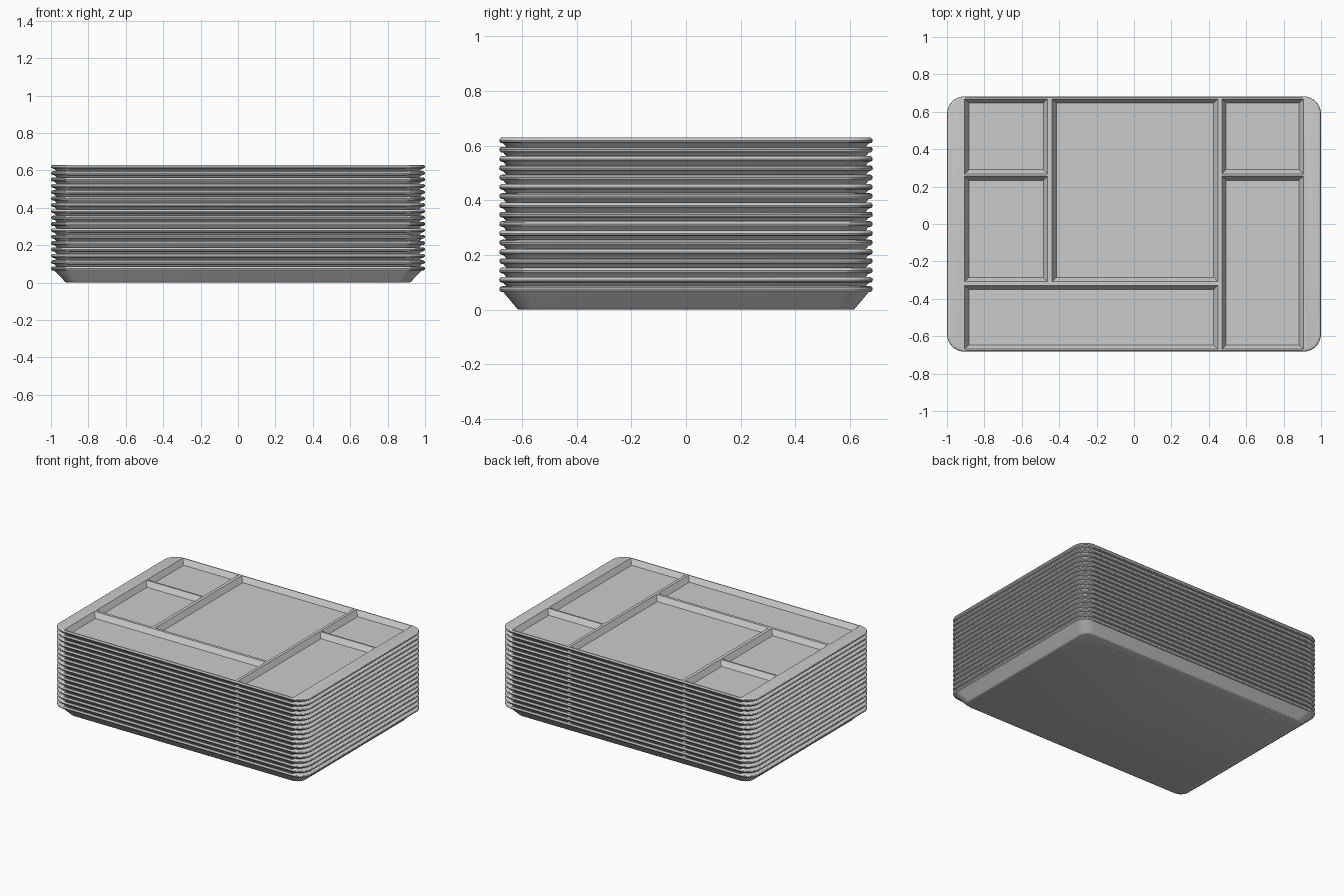
import bpy, bmesh, math

if "Cube" in bpy.data.objects:
    bpy.data.objects.remove(bpy.data.objects["Cube"])

COUNT, PITCH, TOP = 17, 0.034, 0.086
DEPTH, SLOPE = 0.036, 0.023


def rounded_rect(hx, hy, r, z, n=8):
    pts = []
    for k, (sx, sy) in enumerate([(1, 1), (-1, 1), (-1, -1), (1, -1)]):
        for i in range(n + 1):
            a = math.radians(90 * k + 90 * i / n)
            pts.append((sx * (hx - r) + r * math.cos(a), sy * (hy - r) + r * math.sin(a), z))
    return pts


def loft(bm, rings):
    loops = [[bm.verts.new(p) for p in ring] for ring in rings]
    n = len(loops[0])
    for a, b in zip(loops, loops[1:]):
        for i in range(n):
            j = (i + 1) % n
            bm.faces.new((a[i], a[j], b[j], b[i]))
    bm.faces.new(loops[0][::-1])
    bm.faces.new(loops[-1])


def make_object(name, bm):
    bmesh.ops.recalc_face_normals(bm, faces=bm.faces)
    mesh = bpy.data.meshes.new(name)
    bm.to_mesh(mesh)
    bm.free()
    obj = bpy.data.objects.new(name, mesh)
    bpy.context.collection.objects.link(obj)
    return obj


# Tray body: flat base, flared wall, rounded rim (inset from edge, height)
profile = [(0.085, 0.0), (0.078, 0.003), (0.072, 0.009), (0.018, 0.064), (0.007, 0.066),
           (0.002, 0.070), (0.0, 0.0755), (0.002, 0.081), (0.007, 0.085), (0.013, TOP)]
bm = bmesh.new()
loft(bm, [rounded_rect(1 - i, 0.683 - i * 0.85, 0.095 - i * 0.4, z) for i, z in profile])
tray = make_object("tray_1", bm)

# Compartment cutters: (x0, x1, y0, y1) at the rim level, tapering to the floor
compartments = [
    (-0.905, -0.462, 0.268, 0.669),   # back left
    (-0.905, -0.462, -0.308, 0.256),  # middle left
    (-0.438, 0.449, -0.308, 0.669),   # centre
    (-0.905, 0.449, -0.669, -0.328),  # front
    (0.470, 0.905, 0.268, 0.669),     # back right
    (0.470, 0.905, -0.669, 0.256),    # front right
]
bm = bmesh.new()
for x0, x1, y0, y1 in compartments:
    rings = []
    for s, z in [(SLOPE, TOP - DEPTH), (0, TOP), (0, TOP + 0.03)]:
        rings.append([(x0 + s, y0 + s, z), (x1 - s, y0 + s, z),
                      (x1 - s, y1 - s, z), (x0 + s, y1 - s, z)])
    loft(bm, rings)
cutter = make_object("compartment_cutter", bm)
cutter.hide_render = True

cut = tray.modifiers.new("compartments", "BOOLEAN")
cut.operation = "DIFFERENCE"
cut.solver = "EXACT"
cut.object = cutter
bpy.context.view_layer.objects.active = tray
tray.select_set(True)
bpy.ops.object.modifier_apply(modifier="compartments")
bpy.data.objects.remove(cutter)
bpy.ops.object.shade_smooth_by_angle(angle=math.radians(30))

# Stack of nested trays
for i in range(1, COUNT):
    copy = tray.copy()
    copy.name = f"tray_{i + 1}"
    copy.location.z = i * PITCH
    bpy.context.collection.objects.link(copy)
